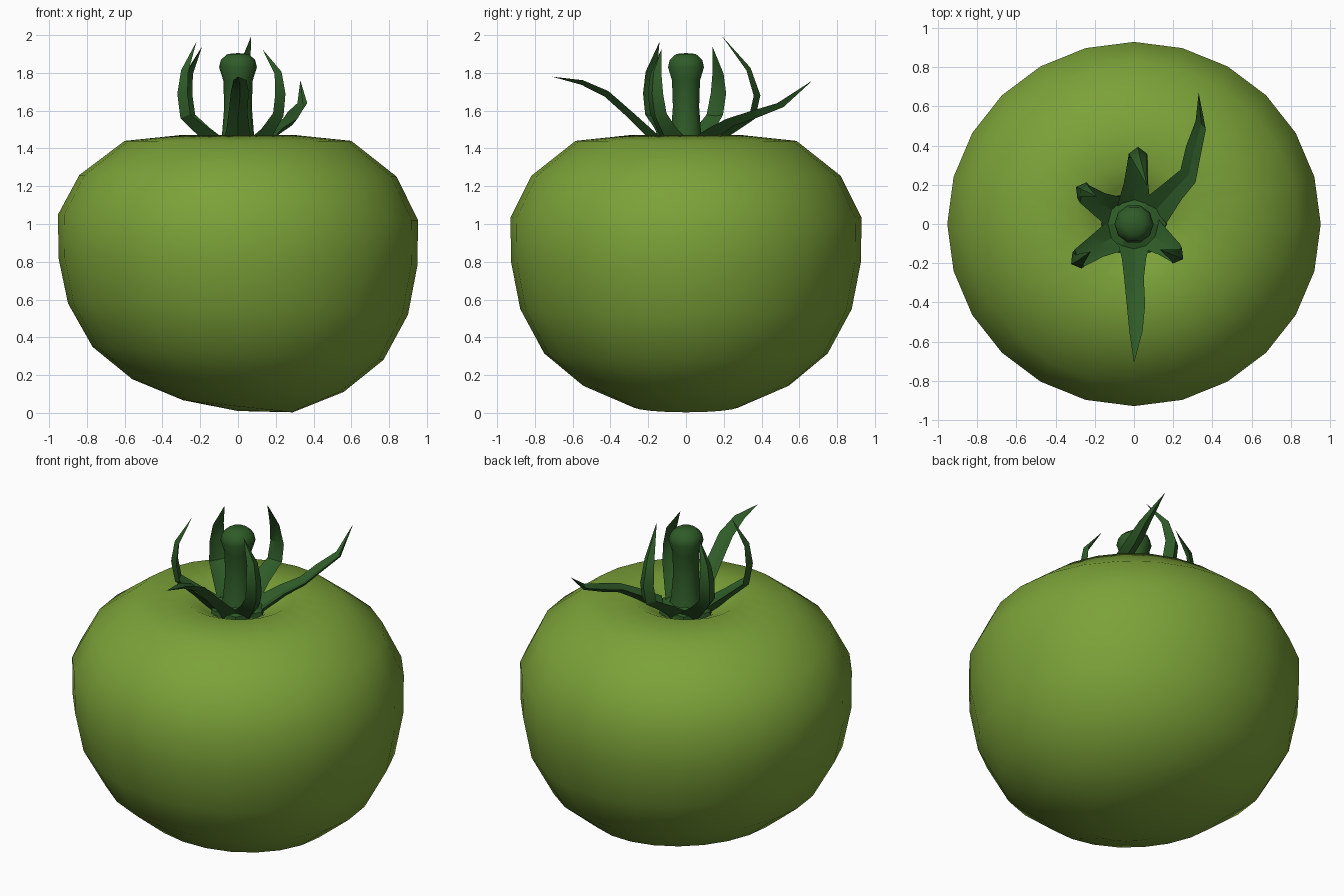
import bpy, bmesh, math
from mathutils import Vector

if "Cube" in bpy.data.objects:
    bpy.data.objects.remove(bpy.data.objects["Cube"])


def material(name, rgb):
    m = bpy.data.materials.new(name)
    m.diffuse_color = (*rgb, 1)
    m.use_nodes = True
    m.node_tree.nodes["Principled BSDF"].inputs["Base Color"].default_value = m.diffuse_color
    return m


FRUIT = material("unripe green", (0.20, 0.36, 0.04))
STALK = material("dark leaf green", (0.028, 0.105, 0.021))


def finish(name, bm, mat, angle=None):
    bmesh.ops.recalc_face_normals(bm, faces=bm.faces)
    me = bpy.data.meshes.new(name)
    bm.to_mesh(me)
    bm.free()
    me.materials.append(mat)
    ob = bpy.data.objects.new(name, me)
    bpy.context.collection.objects.link(ob)
    if angle:
        bpy.ops.object.select_all(action='DESELECT')
        ob.select_set(True)
        bpy.context.view_layer.objects.active = ob
        bpy.ops.object.shade_smooth_by_angle(angle=math.radians(angle))
    return ob


def skin(bm, rings):
    """Bridge rings of vertices; single-vertex rings become poles."""
    for a, b in zip(rings, rings[1:]):
        n = max(len(a), len(b))
        for i in range(n):
            j = (i + 1) % n
            if len(a) == 1:
                bm.faces.new((a[0], b[i], b[j]))
            elif len(b) == 1:
                bm.faces.new((a[i], a[j], b[0]))
            else:
                bm.faces.new((a[i], a[j], b[j], b[i]))


def lathe(name, profile, sides, mat, y_scale=1.0, angle=40):
    """Profile rows: radius, height, sideways tilt of the ring."""
    bm = bmesh.new()
    rings = []
    for r, z, k in profile:
        ring = []
        for i in range(sides if r else 1):
            t = 2 * math.pi * i / sides
            x, y = r * math.cos(t), r * math.sin(t) * y_scale
            ring.append(bm.verts.new((x, y, z - k * x)))
        rings.append(ring)
    skin(bm, rings)
    return finish(name, bm, mat, angle)


# Fruit body, bottom sagging to +x, with a dimple on top
lathe("fruit_body", [
    (0, 0.01, 0), (0.29, 0.035, 0.11), (0.56, 0.145, 0.06), (0.77, 0.315, 0.045),
    (0.90, 0.55, 0.033), (0.95, 0.80, 0.02), (0.953, 1.035, 0.016),
    (0.84, 1.255, 0.005), (0.60, 1.44, 0), (0.31, 1.47, 0),
    (0.20, 1.42, 0), (0.10, 1.36, 0), (0, 1.34, 0)], 24, FRUIT, 0.975, 60)

# Stem with knobbed end
lathe("stem", [
    (0, 1.33, 0), (0.12, 1.34, 0), (0.085, 1.47, 0), (0.073, 1.62, 0),
    (0.078, 1.76, 0), (0.10, 1.83, 0), (0.09, 1.87, 0), (0.055, 1.90, 0),
    (0, 1.905, 0)], 10, STALK)

# Hexagonal collar joining the sepals
lathe("calyx_collar", [
    (0, 1.34, 0), (0.17, 1.39, 0), (0.165, 1.42, 0), (0.08, 1.45, 0),
    (0, 1.45, 0)], 6, STALK, angle=20)


# Sepals: folded tapering blades along hand-placed paths
def sepal(name, azimuth, path):
    a = math.radians(azimuth)
    side = Vector((-math.sin(a), math.cos(a), 0))
    pts = [Vector(p) for p in path]
    widths = (0.085, 0.062, 0.05, 0.047, 0.034)
    bm = bmesh.new()
    rings = []
    for i, p in enumerate(pts[:-1]):
        t = (pts[i + 1] - pts[max(i - 1, 0)]).normalized()
        n = t.cross(side).normalized()
        w = widths[i]
        rings.append([bm.verts.new(q) for q in (
            p + side * w + n * 0.35 * w, p + n * 0.08 * w,
            p - side * w + n * 0.35 * w, p - n * 0.4 * w)])
    rings.append([bm.verts.new(pts[-1])])
    skin(bm, rings)
    bm.faces.new(rings[0])
    finish(name, bm, STALK, 30)


sepal("sepal_back", 90, [(0, 0.11, 1.41), (0.01, 0.22, 1.49), (0.02, 0.35, 1.57),
                         (0.02, 0.375, 1.68), (0.03, 0.33, 1.82), (0.07, 0.19, 1.995)])
sepal("sepal_back_right", 50, [(0.11, 0.07, 1.41), (0.20, 0.17, 1.49), (0.28, 0.25, 1.54),
                               (0.305, 0.37, 1.58), (0.345, 0.51, 1.63), (0.33, 0.67, 1.76)])
sepal("sepal_front_right", -30, [(0.10, -0.06, 1.41), (0.17, -0.11, 1.49), (0.225, -0.155, 1.58),
                                 (0.235, -0.17, 1.69), (0.22, -0.165, 1.80), (0.13, -0.13, 1.925)])
sepal("sepal_front", -90, [(0, -0.11, 1.40), (0, -0.19, 1.48), (0, -0.29, 1.575),
                           (0.01, -0.42, 1.69), (0.01, -0.55, 1.75), (0, -0.71, 1.78)])
sepal("sepal_front_left", -150, [(-0.11, -0.07, 1.41), (-0.20, -0.12, 1.49), (-0.29, -0.18, 1.57),
                                 (-0.305, -0.195, 1.69), (-0.29, -0.19, 1.81), (-0.22, -0.14, 1.965)])
sepal("sepal_back_left", 150, [(-0.11, 0.07, 1.41), (-0.19, 0.11, 1.49), (-0.265, 0.16, 1.57),
                               (-0.28, 0.18, 1.69), (-0.265, 0.175, 1.80), (-0.19, 0.14, 1.94)])
